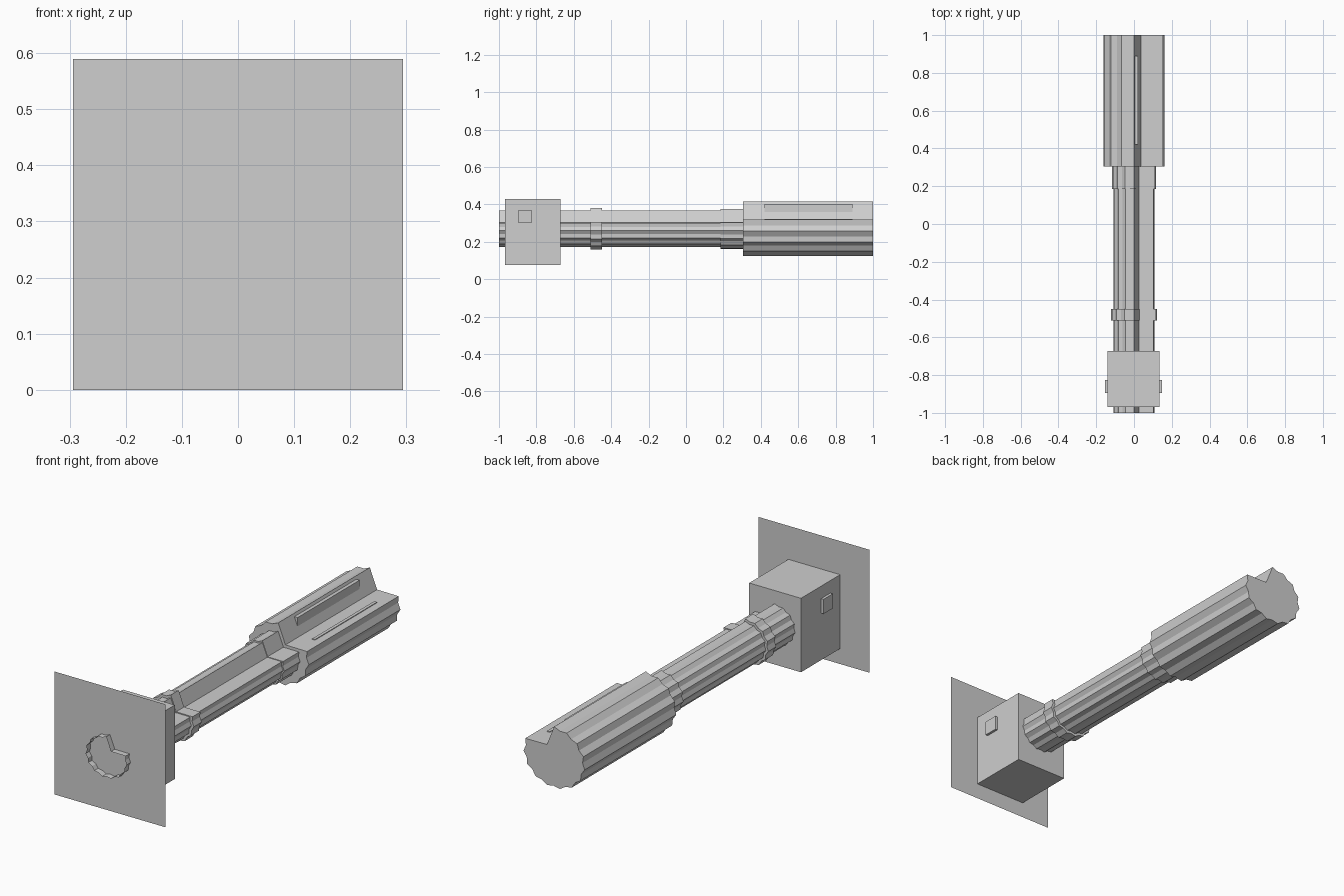
import bpy, bmesh, math

if "Cube" in bpy.data.objects:
    bpy.data.objects.remove(bpy.data.objects["Cube"])

grey = bpy.data.materials.new("plain_grey")
grey.diffuse_color = (0.62, 0.62, 0.62, 1)
grey.use_nodes = True
grey.node_tree.nodes["Principled BSDF"].inputs["Base Color"].default_value = grey.diffuse_color


def finish(name, bm):
    """Turn a bmesh into a named grey object."""
    mesh = bpy.data.meshes.new(name)
    bm.to_mesh(mesh)
    bm.free()
    mesh.materials.append(grey)
    obj = bpy.data.objects.new(name, mesh)
    bpy.context.collection.objects.link(obj)
    return obj


def box(name, x0, x1, y0, y1, z0, z1):
    bm = bmesh.new()
    bmesh.ops.create_cube(bm, size=1)
    for v in bm.verts:
        v.co = ((x0 + x1) / 2 + v.co.x * (x1 - x0),
                (y0 + y1) / 2 + v.co.y * (y1 - y0),
                (z0 + z1) / 2 + v.co.z * (z1 - z0))
    return finish(name, bm)


def notched_profile(teeth=12, valley=0.93):
    """Unit toothed outline, with an open notch at its upper right."""
    points = []
    for i in range(2 * teeth + 1):
        angle = math.radians(90 + 290 * i / (2 * teeth))
        r = valley if i % 2 else 1.0
        points.append((r * math.cos(angle), r * math.sin(angle)))
    points.append((0.235, 0.35))   # inner corner of the notch
    return points


def fluted_bar(name, rx, rz, y0, y1, zc=0.268, open_front=False):
    bm = bmesh.new()
    face = bm.faces.new([bm.verts.new((rx * x, y0, zc + rz * z))
                         for x, z in notched_profile()])
    extruded = bmesh.ops.extrude_face_region(bm, geom=[face], use_keep_orig=True)
    moved = [g for g in extruded["geom"] if isinstance(g, bmesh.types.BMVert)]
    bmesh.ops.translate(bm, verts=moved, vec=(0, y1 - y0, 0))
    bmesh.ops.recalc_face_normals(bm, faces=bm.faces)
    if open_front:
        front = [f for f in bm.faces if all(abs(v.co.y - y0) < 1e-5 for v in f.verts)]
        bmesh.ops.delete(bm, geom=front, context="FACES_ONLY")
    return finish(name, bm)


# Fluted shaft (open at its front end), collars and thick grip
fluted_bar("shaft", 0.11, 0.0985, -1.0, 0.5, open_front=True)
fluted_bar("front_collar", 0.123, 0.112, -0.51, -0.45)
fluted_bar("rear_collar", 0.117, 0.107, 0.185, 0.31)
fluted_bar("grip", 0.163, 0.147, 0.305, 1.0)

# Raised strips in the notch of the grip
box("upper_strip", -0.01, 0.022, 0.42, 0.89, 0.31, 0.402)
box("lower_strip", 0.10, 0.115, 0.42, 0.89, 0.29, 0.322)

# Square housing with a button on either side
box("housing", -0.14, 0.135, -0.969, -0.672, 0.075, 0.43)
for name, x0, x1 in (("left_button", -0.153, -0.13), ("right_button", 0.125, 0.147)):
    box(name, x0, x1, -0.895, -0.825, 0.30, 0.37)

# Thin square plate on the front of the housing, pierced by the shaft
bm = bmesh.new()
bm.faces.new([bm.verts.new((x, -0.971, z)) for x, z in
              ((-0.294, 0), (0.294, 0), (0.294, 0.59), (-0.294, 0.59))])
finish("end_plate", bm)
